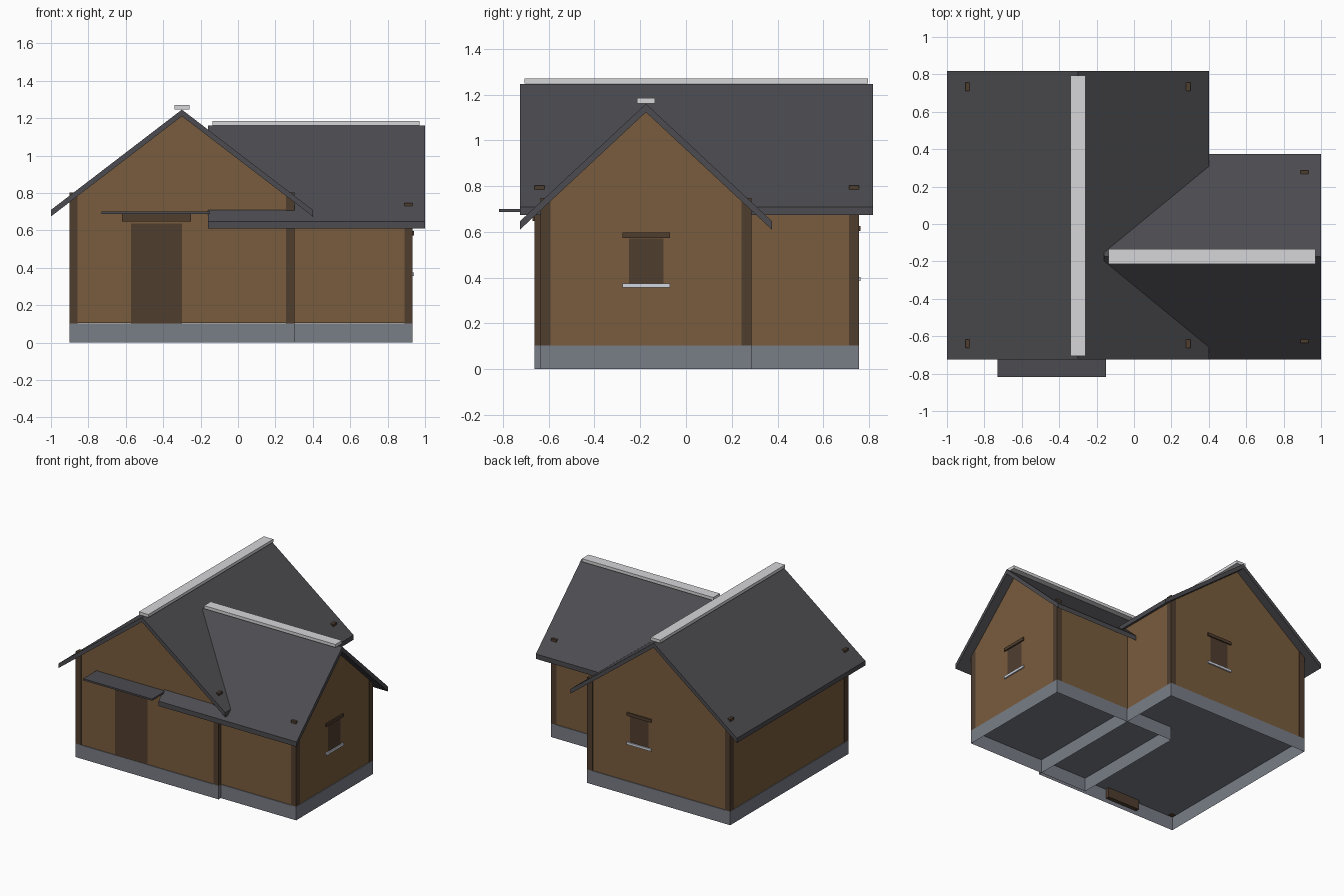
import bpy, bmesh
from mathutils import Vector

cube = bpy.data.objects.get("Cube")
if cube:
    bpy.data.objects.remove(cube, do_unlink=True)


def material(name, rgb):
    m = bpy.data.materials.new(name)
    m.use_nodes = True
    m.diffuse_color = (*rgb, 1)
    m.node_tree.nodes["Principled BSDF"].inputs["Base Color"].default_value = (*rgb, 1)
    return m


WALL = material("brown wall", (0.19, 0.107, 0.047))
TRIM = material("dark wood", (0.08, 0.048, 0.028))
ROOF = material("charcoal roof", (0.072, 0.072, 0.082))
STONE = material("grey foundation", (0.19, 0.205, 0.24))
CAP = material("light ridge", (0.67, 0.67, 0.69))
SILL = material("pale sill", (0.64, 0.67, 0.75))


def finish(name, bm, mat):
    bmesh.ops.recalc_face_normals(bm, faces=bm.faces)
    mesh = bpy.data.meshes.new(name)
    bm.to_mesh(mesh)
    bm.free()
    mesh.materials.append(mat)
    obj = bpy.data.objects.new(name, mesh)
    bpy.context.collection.objects.link(obj)
    return obj


def box(name, x, y, z, mat, open_bottom=False):
    bm = bmesh.new()
    bmesh.ops.create_cube(bm, size=1)
    for v in bm.verts:
        v.co = [lo + (c + 0.5) * (hi - lo) for c, (lo, hi) in zip(v.co, (x, y, z))]
    bmesh.ops.recalc_face_normals(bm, faces=bm.faces)
    if open_bottom:
        low = [f for f in bm.faces if f.normal.z < -0.5]
        bmesh.ops.delete(bm, geom=low, context='FACES_ONLY')
    return finish(name, bm, mat)


def prism(name, profile, axis, span, mat):
    """Extrude a (side, height) profile along the x or y axis."""
    bm = bmesh.new()

    def place(s, h):
        return (span[0], s, h) if axis == 'x' else (s, span[0], h)

    face = bm.faces.new([bm.verts.new(place(s, h)) for s, h in profile])
    out = bmesh.ops.extrude_face_region(bm, geom=[face])
    length = span[1] - span[0]
    shift = Vector((length, 0, 0) if axis == 'x' else (0, length, 0))
    bmesh.ops.translate(bm, vec=shift,
                        verts=[v for v in out["geom"] if isinstance(v, bmesh.types.BMVert)])
    return finish(name, bm, mat)


FLOOR = 0.103
POST = 0.044
PROUD = 0.004


def block(name, axis, ridge, half, span, roof_half, roof_span, cap_span,
          top, slope, thick, post_top, post_ends):
    """A gabled block: foundation, walls, roof, ridge cap and corner posts."""
    sides = (ridge - half, ridge + half)
    x, y = (span, sides) if axis == 'x' else (sides, span)
    grow = lambda r: (r[0] - PROUD, r[1] + PROUD)
    box(name + "_foundation", grow(x), grow(y), (0, FLOOR), STONE, True)

    # Gabled walls meeting the underside of the roof
    peak = top - thick
    eave = peak - slope * half
    base = FLOOR + 0.001
    prism(name + "_walls", [(sides[0], base), (sides[1], base), (sides[1], eave),
                            (ridge, peak), (sides[0], eave)], axis, span, WALL)

    # Roof chevron with plumb-cut eaves
    drop = slope * roof_half
    a, b = ridge - roof_half, ridge + roof_half
    prism(name + "_roof", [(a, top - drop), (a, peak - drop), (ridge, peak),
                           (b, peak - drop), (b, top - drop), (ridge, top)],
          axis, roof_span, ROOF)

    # Ridge cap
    prism(name + "_ridge_cap", [(ridge - 0.04, top + 0.002), (ridge + 0.04, top + 0.002),
                                (ridge + 0.04, top + 0.025), (ridge - 0.04, top + 0.025)],
          axis, cap_span, CAP)

    # Corner posts
    def strip(lo, hi, end):
        return (lo - PROUD, lo + POST - PROUD) if end == 0 else (hi - POST + PROUD, hi + PROUD)

    for e in post_ends:
        for s in (0, 1):
            along, across = strip(*span, e), strip(*sides, s)
            px, py = (along, across) if axis == 'x' else (across, along)
            box(f"{name}_post_{e}{s}", px, py, (FLOOR, post_top), TRIM)


block("main", 'y', -0.3, 0.597, (-0.658, 0.752), 0.7, (-0.725, 0.817), (-0.705, 0.795),
      1.246, 0.766, 0.035, 0.803, (0, 1))
block("wing", 'x', -0.175, 0.457, (-0.09, 0.93), 0.55, (-0.16, 1.0), (-0.135, 0.97),
      1.16, 0.932, 0.037, 0.748, (1,))


def window(name, axis, centre, wall, bottom):
    """Window panel with a lintel above and a sill below."""
    for part, half, low, high, out, mat in (
            ("panel", 0.076, 0.0, 0.2, 0.002, TRIM),
            ("lintel", 0.103, 0.203, 0.226, 0.01, TRIM),
            ("sill", 0.103, -0.015, 0.003, 0.01, SILL)):
        side, depth = (centre - half, centre + half), (wall - 0.02, wall + out)
        x, y = (depth, side) if axis == 'x' else (side, depth)
        box(f"{name}_{part}", x, y, (bottom + low, bottom + high), mat)


window("wing_window", 'x', -0.174, 0.93, 0.371)
window("back_window", 'y', -0.135, 0.752, 0.4)

# Front door, its lintel and the flat canopy
box("front_door", (-0.572, -0.3), (-0.66, -0.63), (0.03, 0.637), TRIM)
box("door_lintel", (-0.62, -0.25), (-0.67, -0.64), (0.647, 0.687), TRIM)
box("door_canopy", (-0.73, -0.15), (-0.817, -0.64), (0.688, 0.701), ROOF)
